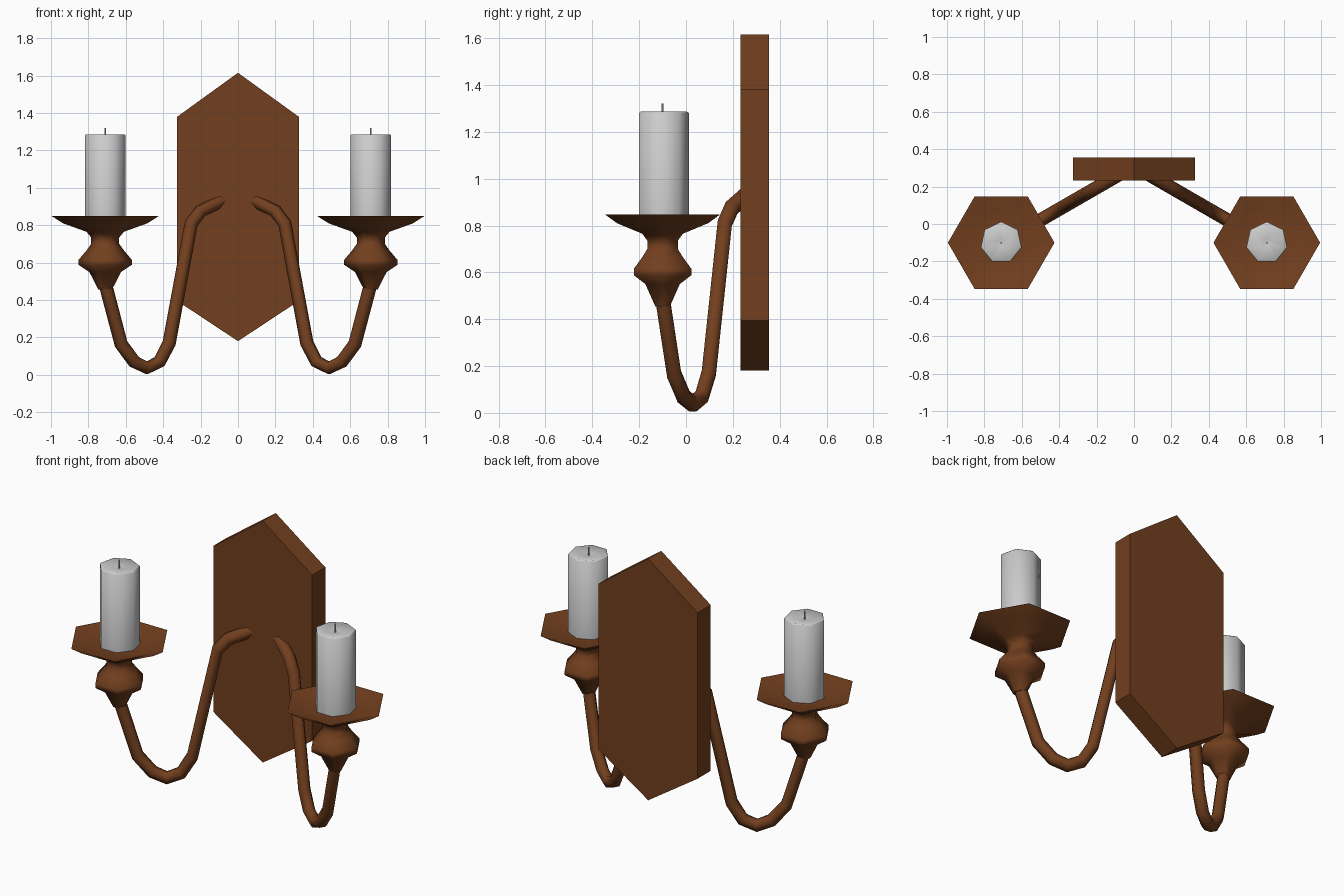
import bpy, bmesh, math
from mathutils import Vector

if "Cube" in bpy.data.objects:
    bpy.data.objects.remove(bpy.data.objects["Cube"])

CX, CY = 0.71, -0.10          # axis of the right-hand candle
wood = bpy.data.materials.new("brown_wood")
wood.diffuse_color = (0.17, 0.05, 0.013, 1)
wood.use_nodes = True
wood.node_tree.nodes["Principled BSDF"].inputs["Base Color"].default_value = wood.diffuse_color


def finish(name, bm, mat=None, mirror=True, smooth=None):
    bmesh.ops.recalc_face_normals(bm, faces=bm.faces)
    me = bpy.data.meshes.new(name)
    bm.to_mesh(me)
    bm.free()
    ob = bpy.data.objects.new(name, me)
    bpy.context.collection.objects.link(ob)
    if mat:
        me.materials.append(mat)
    if smooth:
        bpy.ops.object.select_all(action='DESELECT')
        ob.select_set(True)
        bpy.context.view_layer.objects.active = ob
        bpy.ops.object.shade_smooth_by_angle(angle=math.radians(smooth))
    if mirror:
        ob.modifiers.new("mirror", 'MIRROR').use_mirror_merge = False
    return ob


def skin(rings):
    """Join rings of points into a closed, capped tube."""
    bm = bmesh.new()
    rows = [[bm.verts.new(p) for p in ring] for ring in rings]
    n = len(rows[0])
    for a, b in zip(rows, rows[1:]):
        for i in range(n):
            bm.faces.new((a[i], a[(i + 1) % n], b[(i + 1) % n], b[i]))
    bm.faces.new(rows[0])
    bm.faces.new(rows[-1])
    return bm


def lathe(profile, sides, start=0.0):
    ang = [start + 2 * math.pi * i / sides for i in range(sides)]
    return skin([[(CX + r * math.cos(a), CY + r * math.sin(a), z) for a in ang]
                 for r, z in profile])


# Wall plate: hexagonal outline with thickness
outline = [(0, 1.615), (0.325, 1.38), (0.325, 0.395), (0, 0.18),
           (-0.325, 0.395), (-0.325, 1.38)]
finish("wall_plate", skin([[(x, y, z) for x, z in outline] for y in (0.232, 0.355)]),
       wood, mirror=False)

# Swooping arms: path lies in a vertical plane turned 30 degrees
path = [(0.05, 0.945), (0.10, 0.925), (0.20, 0.875), (0.25, 0.81), (0.368, 0.17),
        (0.42, 0.07), (0.487, 0.037), (0.555, 0.07), (0.625, 0.165), (0.708, 0.48)]
pts = [Vector((x, CY + (CX - x) * math.tan(math.pi / 6), z)) for x, z in path]
side = Vector((0.5, 0.866, 0))
rings = []
for i, p in enumerate(pts):
    d0 = (p - pts[max(i - 1, 0)]).normalized()
    d1 = (pts[min(i + 1, len(pts) - 1)] - p).normalized()
    up = (d0 + d1).normalized().cross(side)
    rings.append([p + 0.036 * (side * math.cos(k * math.pi / 3) + up * math.sin(k * math.pi / 3))
                  for k in range(6)])
finish("arm", skin(rings), wood, smooth=65)

# Turned cup with hexagonal drip pan
finish("cup_and_drip_pan", lathe([
    (0.036, 0.455), (0.085, 0.55), (0.142, 0.588), (0.142, 0.615), (0.10, 0.665),
    (0.075, 0.70), (0.075, 0.735), (0.10, 0.765), (0.225, 0.81), (0.285, 0.848),
    (0.265, 0.845), (0.20, 0.825), (0.10, 0.82)], 6), wood, smooth=61)

# Candle with slightly dished top
finish("candle", lathe([(0.112, 0.815), (0.112, 1.28), (0.105, 1.286), (0.02, 1.272)],
                       7, math.pi / 2), smooth=55)

# Wick
finish("wick", lathe([(0.005, 1.26), (0.005, 1.32)], 6))
